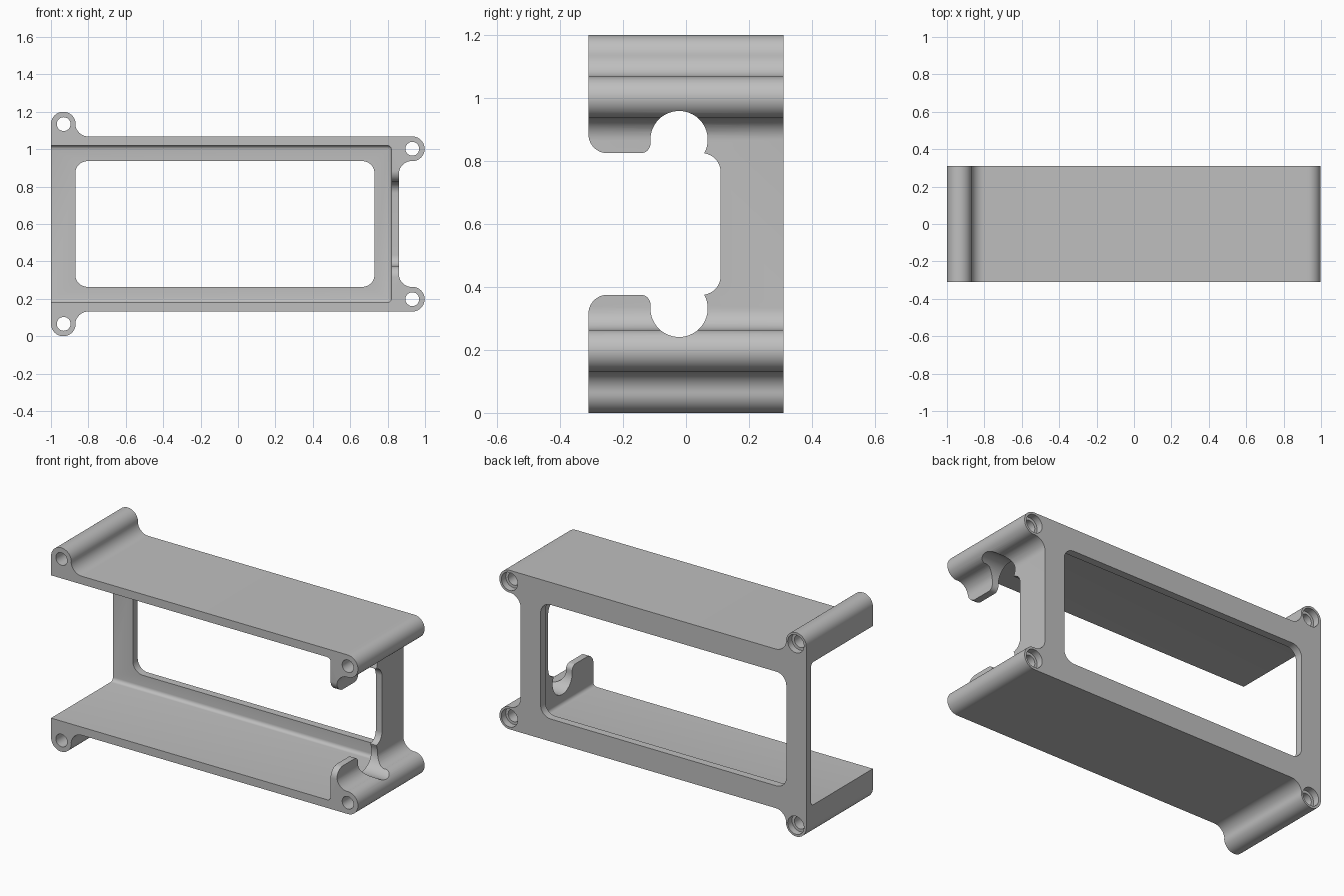
import bpy, bmesh, math
from mathutils import Vector

if "Cube" in bpy.data.objects:
    bpy.data.objects.remove(bpy.data.objects["Cube"])

H, Y = 1.2, 0.31          # height, half depth
BACK = 0.265              # inner face of the back plate


def arc(cx, cy, r, a0, a1, n=12):
    return [(cx + r * math.cos(math.radians(a0 + (a1 - a0) * i / n)),
             cy + r * math.sin(math.radians(a0 + (a1 - a0) * i / n))) for i in range(n + 1)]


def mirrored(half):
    """Close an upper half outline with its reflection about mid height."""
    return half + [(u, H - v) for u, v in reversed(half)]


def prism(name, outline, axis, lo, hi):
    """Extrude a (u, z) outline along x or y."""
    bm = bmesh.new()
    place = (lambda u, v: (lo, u, v)) if axis == 'x' else (lambda u, v: (u, lo, v))
    face = bm.faces.new([bm.verts.new(place(u, v)) for u, v in outline])
    new = bmesh.ops.extrude_face_region(bm, geom=[face])['geom']
    step = Vector((hi - lo, 0, 0)) if axis == 'x' else Vector((0, hi - lo, 0))
    bmesh.ops.translate(bm, vec=step, verts=[g for g in new if isinstance(g, bmesh.types.BMVert)])
    return finish(name, bm)


def finish(name, bm):
    bmesh.ops.remove_doubles(bm, verts=bm.verts, dist=1e-5)
    bmesh.ops.recalc_face_normals(bm, faces=bm.faces)
    me = bpy.data.meshes.new(name)
    bm.to_mesh(me)
    bm.free()
    ob = bpy.data.objects.new(name, me)
    bpy.context.collection.objects.link(ob)
    return ob


def cut(target, cutter):
    cutter.hide_render = True
    mod = target.modifiers.new(cutter.name, 'BOOLEAN')
    mod.operation, mod.solver, mod.object = 'DIFFERENCE', 'EXACT', cutter
    bpy.context.view_layer.objects.active = target
    bpy.ops.object.modifier_apply(modifier=mod.name)
    bpy.data.objects.remove(cutter)


# Outer body with four screw ears
upper = (arc(0.93, 0.867, 0.07, 180, 90) + arc(0.932, 1.002, 0.066, -90, 90, 20)
         + [(0.90, 1.068)]
         + arc(-0.80, 1.138, 0.07, 270, 180) + arc(-0.934, 1.134, 0.066, 0, 180, 20)
         + [(-1.0, 1.134)])
bracket = prism("bracket", mirrored(upper), 'y', -Y, Y)

# Inner cavity, open at the front and left, with small fillets
bm = bmesh.new()
bmesh.ops.create_cube(bm, size=1)
lo, hi = Vector((-1.5, -0.6, 0.18)), Vector((0.82, BACK, 1.02))
for v in bm.verts:
    v.co = Vector([lo[i] if v.co[i] < 0 else hi[i] for i in range(3)])
bmesh.ops.bevel(bm, geom=bm.edges[:], offset=0.022, segments=5, profile=0.5, affect='EDGES')
cut(bracket, finish("cavity", bm))

# Rounded window through the back plate
r = 0.065
window = (arc(0.73 - r, 0.936 - r, r, 0, 90) + arc(-0.87 + r, 0.936 - r, r, 90, 180))
cut(bracket, prism("window", mirrored(window), 'y', 0.1, 0.5))

# Side opening with round relief slots and front tabs
side = ([(-0.45, 0.885)] + arc(-0.25, 0.885, 0.06, 180, 270)
        + arc(-0.143, 0.855, 0.03, 270, 360, 8)
        + arc(-0.022, 0.868, 0.091, 180, -28, 28)
        + arc(0.05, 0.765, 0.06, 82, 0))
cut(bracket, prism("side_opening", mirrored(side), 'x', 0.7, 1.2))

# Screw holes with counterbores at the back
for x, z in ((-0.932, 1.134), (0.932, 1.002)):
    for zz in (z, H - z):
        cut(bracket, prism("hole", arc(x, zz, 0.037, 0, 345, 23), 'y', -0.5, 0.5))
        cut(bracket, prism("counterbore", arc(x, zz, 0.053, 0, 345, 23), 'y', Y - 0.04, 0.5))

# Colour and shading
grey = bpy.data.materials.new("light grey")
grey.diffuse_color = (0.52, 0.52, 0.52, 1)
grey.use_nodes = True
grey.node_tree.nodes["Principled BSDF"].inputs["Base Color"].default_value = grey.diffuse_color
bracket.data.materials.clear()
bracket.data.materials.append(grey)
for p in bracket.data.polygons:
    p.material_index = 0
bpy.ops.object.select_all(action='DESELECT')
bracket.select_set(True)
bpy.context.view_layer.objects.active = bracket
bpy.ops.object.shade_smooth_by_angle(angle=math.radians(30))
